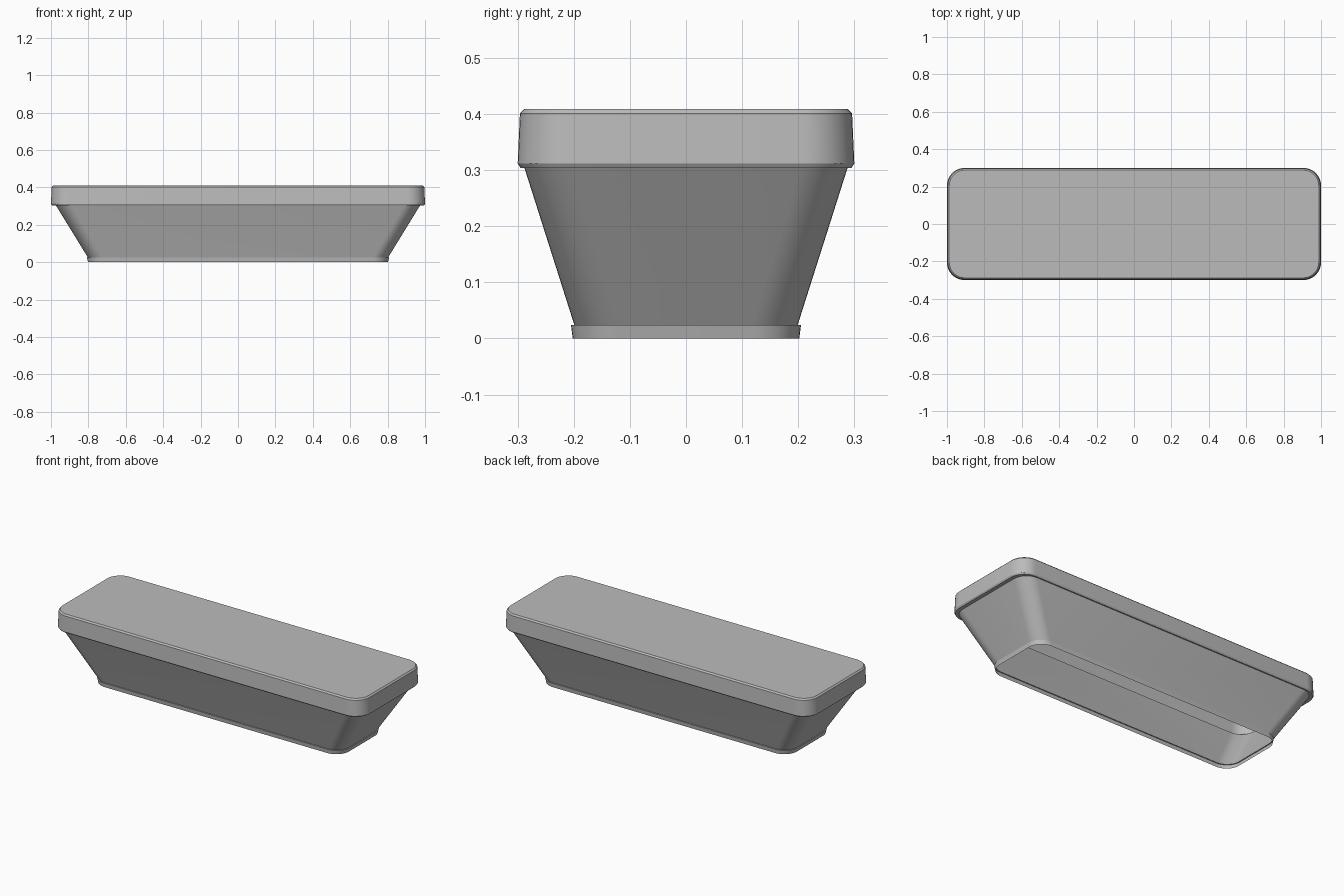
import bpy, bmesh, math

cube = bpy.data.objects.get("Cube")
if cube:
    bpy.data.objects.remove(cube, do_unlink=True)

grey = bpy.data.materials.new("plain grey")
grey.use_nodes = True
colour = (0.5, 0.5, 0.5, 1)
grey.diffuse_color = colour
grey.node_tree.nodes["Principled BSDF"].inputs["Base Color"].default_value = colour

STEPS = 10  # segments per rounded corner


def ring(bm, hx, hy, r, z):
    """Rounded rectangle of half sizes hx, hy and corner radius r."""
    verts = []
    for q, (sx, sy) in enumerate([(1, 1), (-1, 1), (-1, -1), (1, -1)]):
        for i in range(STEPS + 1):
            a = math.pi / 2 * (q + i / STEPS)
            verts.append(bm.verts.new((sx * (hx - r) + r * math.cos(a),
                                       sy * (hy - r) + r * math.sin(a), z)))
    return verts


def loft(name, sections, cap_top=False):
    """Skin a stack of rounded rectangles, listed from bottom to top."""
    bm = bmesh.new()
    rings = [ring(bm, *s) for s in sections]
    n = len(rings[0])
    for low, high in zip(rings, rings[1:]):
        for i in range(n):
            j = (i + 1) % n
            bm.faces.new((low[i], low[j], high[j], high[i]))
    if cap_top:
        bm.faces.new(rings[-1])
    mesh = bpy.data.meshes.new(name)
    bm.to_mesh(mesh)
    bm.free()
    mesh.materials.append(grey)
    obj = bpy.data.objects.new(name, mesh)
    bpy.context.collection.objects.link(obj)
    bpy.ops.object.select_all(action="DESELECT")
    obj.select_set(True)
    bpy.context.view_layer.objects.active = obj
    bpy.ops.object.shade_smooth_by_angle(angle=math.radians(25))
    return obj


# Flared hollow body, open underneath, with a small lip at the foot
loft("tapered_body", [
    (0.802, 0.202, 0.082, 0),
    (0.808, 0.205, 0.085, 0.024),
    (0.802, 0.199, 0.080, 0.024),
    (0.974, 0.288, 0.085, 0.304),
])

# Shallow lid with a flat underside rim and bevelled edges
loft("lid", [
    (0.974, 0.288, 0.085, 0.304),
    (0.995, 0.295, 0.090, 0.304),
    (1.0, 0.3, 0.095, 0.312),
    (0.996, 0.296, 0.092, 0.401),
    (0.988, 0.288, 0.084, 0.409),
], cap_top=True)
